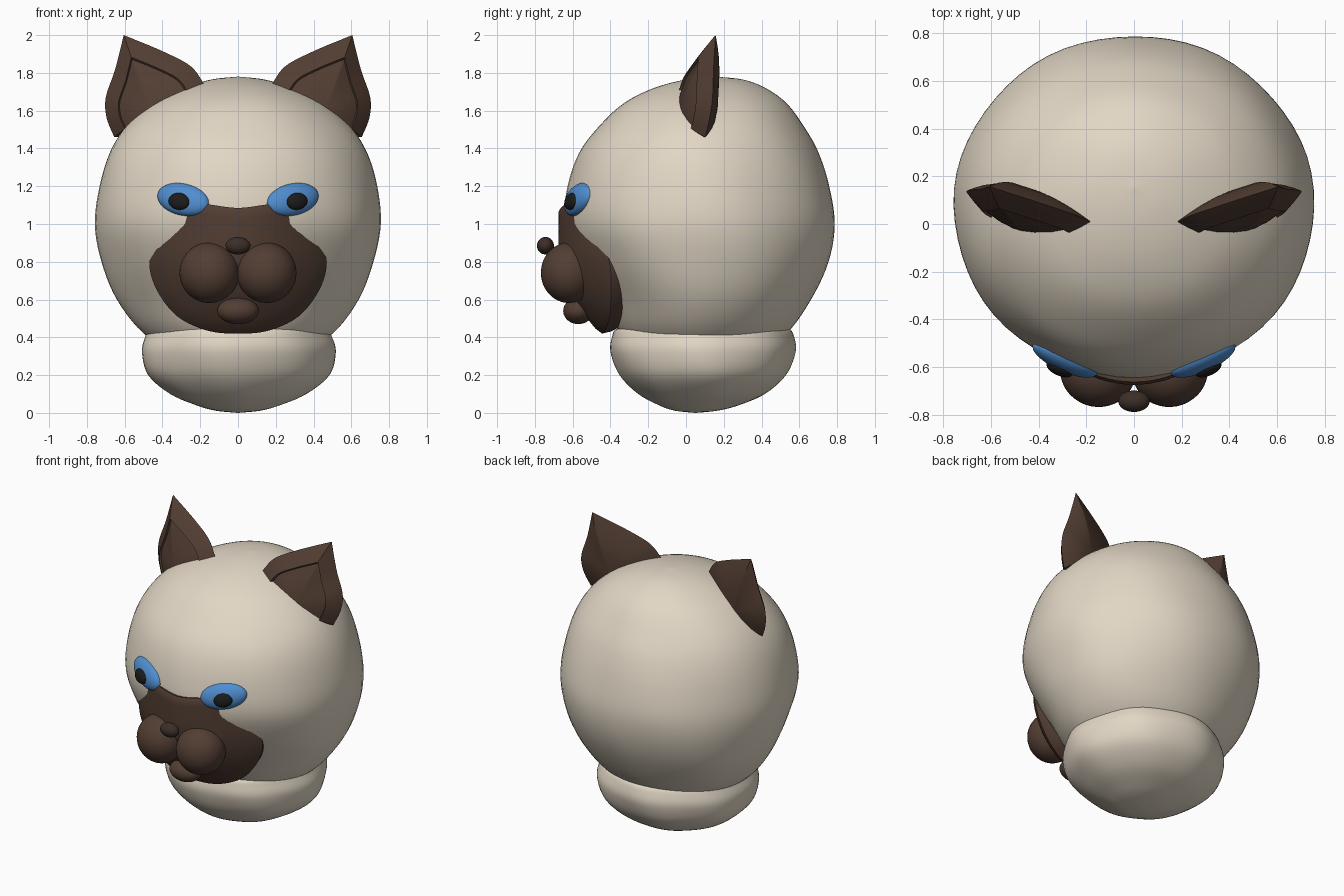
import bpy, bmesh, math
from mathutils import Vector, Euler

if "Cube" in bpy.data.objects:
    bpy.data.objects.remove(bpy.data.objects["Cube"])


def mat(name, rgb):
    m = bpy.data.materials.new(name)
    m.diffuse_color = (*rgb, 1)
    m.use_nodes = True
    m.node_tree.nodes["Principled BSDF"].inputs["Base Color"].default_value = m.diffuse_color
    return m


CREAM = mat("cream", (0.76, 0.68, 0.56))
BROWN = mat("brown", (0.085, 0.048, 0.033))
DARK = mat("dark_brown", (0.045, 0.027, 0.021))
BLUE = mat("blue", (0.08, 0.27, 0.63))
BLACK = mat("black", (0.012, 0.011, 0.011))


def finish(bm, name, material, angle=40):
    bmesh.ops.remove_doubles(bm, verts=bm.verts, dist=1e-5)
    bmesh.ops.recalc_face_normals(bm, faces=bm.faces)
    me = bpy.data.meshes.new(name)
    bm.to_mesh(me)
    bm.free()
    ob = bpy.data.objects.new(name, me)
    bpy.context.collection.objects.link(ob)
    me.materials.append(material)
    bpy.ops.object.select_all(action='DESELECT')
    ob.select_set(True)
    bpy.context.view_layer.objects.active = ob
    bpy.ops.object.shade_smooth_by_angle(angle=math.radians(angle))
    return ob


def spline(pts, steps, closed=False):
    """Catmull-Rom curve through the points."""
    n, out = len(pts), []
    P = [Vector(p) for p in pts]
    for i in range(n if closed else n - 1):
        k = [i - 1, i, i + 1, i + 2]
        a, b, c, d = [P[j % n] if closed else P[min(max(j, 0), n - 1)] for j in k]
        for s in range(steps):
            t = s / steps
            out.append(0.5 * (2 * b + (c - a) * t + (2 * a - 5 * b + 4 * c - d) * t * t
                              + (3 * b - a - 3 * c + d) * t ** 3))
    return out if closed else out + [P[-1]]


def skin(rings, name, material, angle=40):
    """Join closed rings of equal length; the end rings are capped."""
    bm = bmesh.new()
    vr = [[bm.verts.new(p) for p in r] for r in rings]
    n = len(vr[0])
    for a, b in zip(vr, vr[1:]):
        for i in range(n):
            bm.faces.new((a[i], a[(i + 1) % n], b[(i + 1) % n], b[i]))
    bm.faces.new(vr[0])
    bm.faces.new(vr[-1])
    return finish(bm, name, material, angle)


def loft(rows, name, material, wave, n=64):
    """rows: z, half width, front y, back y. A faint wave gives soft fur lumps."""
    rings = []
    for z, rx, y0, y1 in spline(rows, 5):
        ring = []
        for i in range(n):
            a = 2 * math.pi * i / n
            k = 1 + wave * math.sin(7 * a + 6 * z)
            r = max(rx, 0.002)
            ring.append((r * k * math.cos(a),
                         (y0 + y1) / 2 + max((y1 - y0) / 2, 0.002) * k * math.sin(a), z))
        rings.append(ring)
    return skin(rings, name, material, 60)


def ball(name, loc, rad, material, rot=(0, 0, 0)):
    bm = bmesh.new()
    bmesh.ops.create_uvsphere(bm, u_segments=40, v_segments=24, radius=1)
    R = Euler([math.radians(r) for r in rot]).to_matrix()
    for v in bm.verts:
        v.co = R @ Vector([c * r for c, r in zip(v.co, rad)]) + Vector(loc)
    return finish(bm, name, material)


# head
loft([(1.78, 0, .15, .15), (1.765, .14, 0, .30), (1.72, .29, -.17, .42),
      (1.64, .45, -.33, .53), (1.52, .59, -.46, .62), (1.38, .68, -.565, .70),
      (1.2, .735, -.625, .76), (1.0, .757, -.64, .79), (.8, .72, -.56, .755),
      (.6, .64, -.44, .66), (.42, .5, -.35, .53), (.3, .3, -.2, .35),
      (.25, 0, .1, .1)], "head", CREAM, 0.004)

# neck ruff
loft([(0, 0, .05, .05), (.012, .12, -.06, .17), (.04, .22, -.14, .28),
      (.1, .36, -.25, .42), (.2, .48, -.35, .53), (.32, .513, -.4, .578),
      (.40, .495, -.395, .57), (.445, .465, -.37, .54), (.44, .38, -.28, .46),
      (.38, 0, .08, .08)], "neck", CREAM, 0.01)

# face mask: half outline mirrored, curved over the front of the head
half = [(.17, 1.105), (.32, 1.11), (.43, .97), (.47, .8), (.43, .65),
        (.32, .51), (.16, .435)]
outline = spline([(0, 1.085)] + half + [(0, .42)] + [(-x, z) for x, z in half[::-1]], 5, True)


def mask_ring(s, back=0):
    ring = []
    for p in outline:
        x, z = p.x * s, .8 + (p.y - .8) * s
        y = -.675 + 1.12 * x * x + .95 * min(z - .9, 0) ** 2
        ring.append((x, y + back, z))
    return ring


skin([mask_ring(s) for s in (.01, .2, .4, .6, .8, .93)]
     + [mask_ring(1, .012), mask_ring(.97, .07), mask_ring(.9, .14)], "face_mask", BROWN, 50)

# chin and nose
ball("chin", (0, -.57, .54), (.11, .08, .07), BROWN)
ball("nose", (0, -.744, .885), (.066, .045, .046), DARK)

# ear outlines: inner edge, outer edge, buried base, as x, z
edge_in = spline([(.18, 1.74), (.25, 1.835), (.40, 1.915), (.605, 2.0)], 6)
edge_out = spline([(.605, 2.0), (.65, 1.82), (.70, 1.67), (.695, 1.56), (.655, 1.46)], 6)
ear = edge_in + edge_out[1:] + [Vector(p) for p in ((.56, 1.46), (.45, 1.5), (.32, 1.59), (.23, 1.67))]


def ear_ring(s, bulge, side):
    ring = []
    for p in ear:
        x, z = .47 + (p.x - .47) * s, 1.61 + (p.y - 1.61) * s
        y = -.259 + .27 * x + .126 * z + bulge * (1 - s * s)
        ring.append((x * side, y, z))
    return ring


for side, label in ((-1, "right"), (1, "left")):
    # ear: domed back, raised front rim, stepped inner panel
    skin([ear_ring(s, .085, side) for s in (.01, .3, .5, .7, .85, .95)]
         + [ear_ring(1, 0, side)]
         + [ear_ring(s, -.13, side) for s in (.95, .85, .7)]
         + [ear_ring(s, -.10, side) for s in (.67, .45, .2, .01)],
         label + "_ear", BROWN, 35)
    # muzzle pad
    ball(label + "_muzzle", (side * .152, -.62, .742), (.158, .148, .16), BROWN,
         (0, side * 8, side * 12))
    # eye and pupil
    ball(label + "_eye", (side * .29, -.568, 1.13), (.15, .05, .085), BLUE,
         (-12, -side * 12, side * 25))
    ball(label + "_pupil", (side * .312, -.608, 1.12), (.06, .028, .045), BLACK,
         (-12, -side * 10, side * 25))
